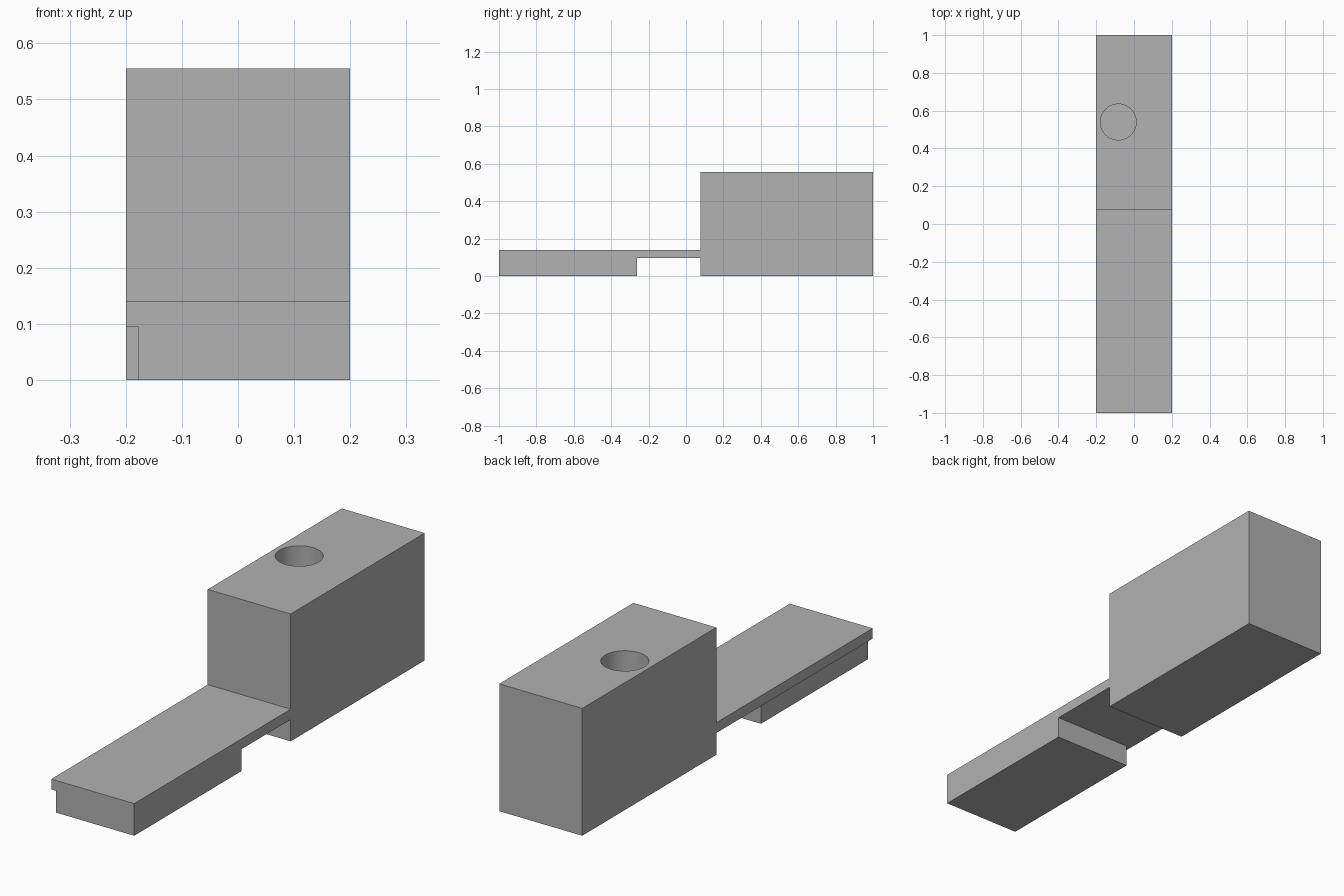
import bpy
import bmesh
import math
from mathutils import Matrix, Vector

cube = bpy.data.objects.get("Cube")
if cube:
    bpy.data.objects.remove(cube, do_unlink=True)

# Overall dimensions
HALF_W = 0.2
HEIGHT = 0.555
PLATE_TOP, PLATE_BOTTOM = 0.14, 0.095
BLOCK_FRONT, FOOT_BACK = 0.077, -0.262
REBATE = 0.022
HOLE_X, HOLE_Y, HOLE_R, HOLE_FLOOR = -0.083, 0.54, 0.095, 0.14

grey = bpy.data.materials.new("plain_grey")
grey.use_nodes = True
colour = (0.445, 0.445, 0.445, 1)
grey.diffuse_color = colour
grey.node_tree.nodes["Principled BSDF"].inputs["Base Color"].default_value = colour


def add_object(name, bm):
    bmesh.ops.recalc_face_normals(bm, faces=bm.faces)
    mesh = bpy.data.meshes.new(name)
    bm.to_mesh(mesh)
    bm.free()
    mesh.materials.append(grey)
    obj = bpy.data.objects.new(name, mesh)
    bpy.context.collection.objects.link(obj)
    return obj


def cut(target, cutter):
    cutter.hide_render = True
    mod = target.modifiers.new("cut", "BOOLEAN")
    mod.operation = "DIFFERENCE"
    mod.solver = "EXACT"
    mod.object = cutter
    bpy.ops.object.select_all(action="DESELECT")
    bpy.context.view_layer.objects.active = target
    target.select_set(True)
    bpy.ops.object.modifier_apply(modifier=mod.name)
    bpy.data.objects.remove(cutter, do_unlink=True)


# Body: stepped side profile extruded across the width
profile = [
    (-1, 0), (FOOT_BACK, 0), (FOOT_BACK, PLATE_BOTTOM),
    (BLOCK_FRONT, PLATE_BOTTOM), (BLOCK_FRONT, 0), (1, 0),
    (1, HEIGHT), (BLOCK_FRONT, HEIGHT), (BLOCK_FRONT, PLATE_TOP), (-1, PLATE_TOP),
]
bm = bmesh.new()
face = bm.faces.new([bm.verts.new((-HALF_W, y, z)) for y, z in profile])
swept = bmesh.ops.extrude_face_region(bm, geom=[face])["geom"]
bmesh.ops.translate(bm, vec=(2 * HALF_W, 0, 0),
                    verts=[v for v in swept if isinstance(v, bmesh.types.BMVert)])
body = add_object("stepped_block_body", bm)

# Rebate along one side of the front foot
low = Vector((-HALF_W - 0.1, -1.1, -0.1))
high = Vector((-HALF_W + REBATE, FOOT_BACK + 0.1, PLATE_BOTTOM))
bm = bmesh.new()
bmesh.ops.create_cube(bm, size=1, matrix=Matrix.Translation((low + high) / 2)
                      @ Matrix.Diagonal((*(high - low), 1)))
cut(body, add_object("rebate_cutter", bm))

# Blind round hole in the top of the block
top = HEIGHT + 0.1
bm = bmesh.new()
bmesh.ops.create_cone(bm, cap_ends=True, segments=64, radius1=HOLE_R, radius2=HOLE_R,
                      depth=top - HOLE_FLOOR,
                      matrix=Matrix.Translation((HOLE_X, HOLE_Y, (top + HOLE_FLOOR) / 2)))
cut(body, add_object("hole_cutter", bm))

# Smooth hole wall, crisp block edges
body.select_set(True)
bpy.context.view_layer.objects.active = body
bpy.ops.object.shade_smooth_by_angle(angle=math.radians(30))
